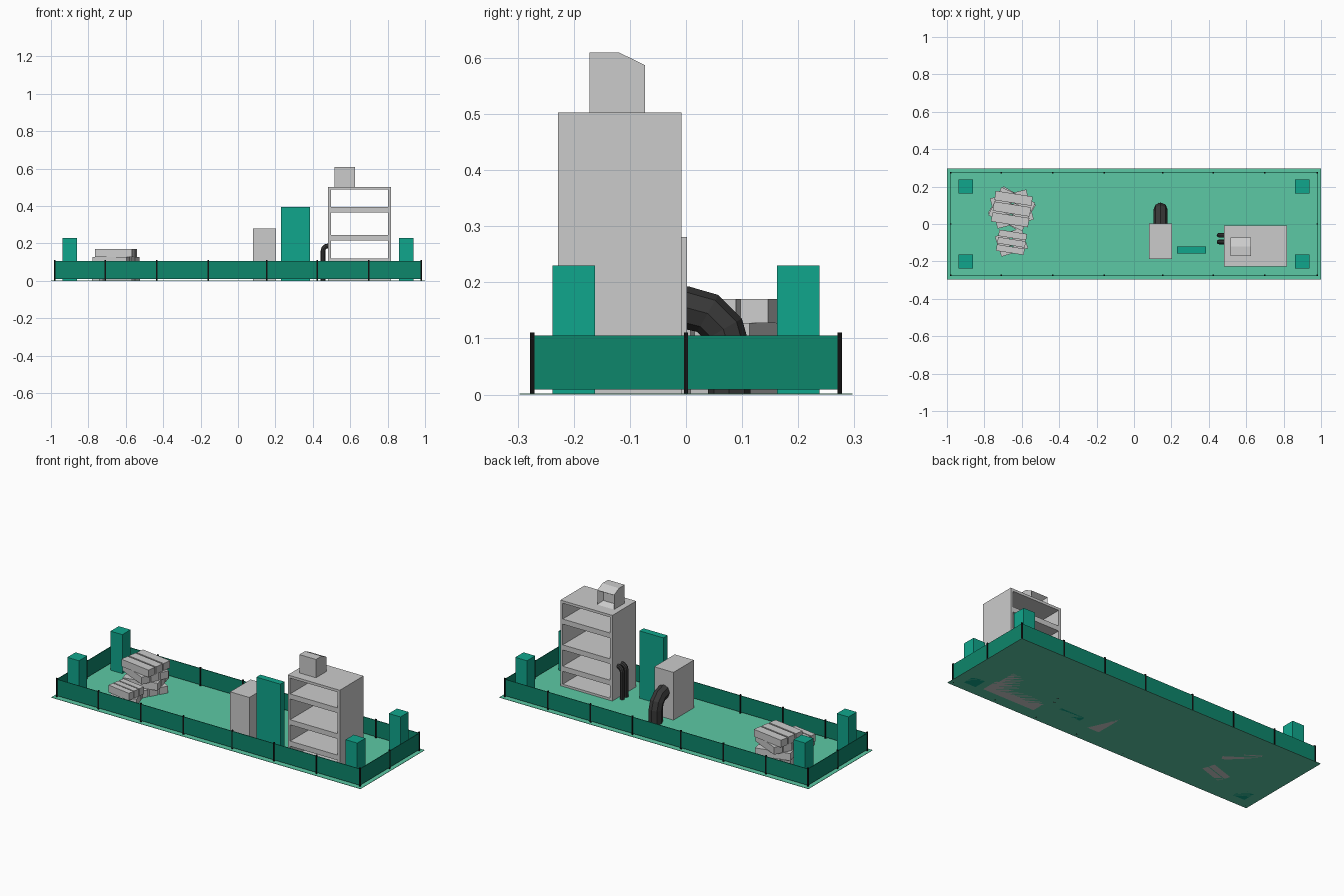
import bpy, bmesh, math
from mathutils import Matrix, Vector

if "Cube" in bpy.data.objects:
    bpy.data.objects.remove(bpy.data.objects["Cube"])


def material(name, rgb):
    m = bpy.data.materials.new(name)
    m.diffuse_color = (*rgb, 1)
    m.use_nodes = True
    m.node_tree.nodes["Principled BSDF"].inputs["Base Color"].default_value = m.diffuse_color
    return m


GROUND = material("light_green", (0.107, 0.584, 0.376))
PILLAR = material("teal", (0.005, 0.381, 0.262))
FENCE = material("dark_green", (0.004, 0.238, 0.147))
BLACK = material("black", (0.005, 0.005, 0.005))
RUBBER = material("dark_grey", (0.04, 0.04, 0.04))


def finish(name, bm, mat=None):
    bmesh.ops.recalc_face_normals(bm, faces=bm.faces)
    me = bpy.data.meshes.new(name)
    bm.to_mesh(me)
    bm.free()
    ob = bpy.data.objects.new(name, me)
    bpy.context.collection.objects.link(ob)
    if mat:
        me.materials.append(mat)
    return ob


def add_box(bm, x, y, z, turn=Matrix()):
    c = Vector(((x[0] + x[1]) / 2, (y[0] + y[1]) / 2, (z[0] + z[1]) / 2))
    s = (x[1] - x[0], y[1] - y[0], z[1] - z[0], 1)
    bmesh.ops.create_cube(bm, size=1, matrix=turn @ Matrix.Translation(c) @ Matrix.Diagonal(s))


def box(name, x, y, z, mat=None):
    bm = bmesh.new()
    add_box(bm, x, y, z)
    return finish(name, bm, mat)


def elbow(name, start, direction, bend, drop, radius):
    """Pipe leaving a wall, turning through a quarter circle and going down to the floor."""
    cu = bpy.data.curves.new(name, 'CURVE')
    cu.dimensions = '3D'
    cu.bevel_depth = radius
    cu.bevel_resolution = 2
    cu.use_fill_caps = True
    path = [(bend * math.cos(math.radians(a)), drop + bend * math.sin(math.radians(a)))
            for a in (90, 60, 30, 0)]
    path = [(-0.01, drop + bend)] + path + [(bend, 0)]
    sp = cu.splines.new('POLY')
    sp.points.add(len(path) - 1)
    for p, (d, z) in zip(sp.points, path):
        p.co = (start[0] + direction[0] * d, start[1] + direction[1] * d, z, 1)
        p.radius = 1
    sp.use_smooth = False
    cu.materials.append(RUBBER)
    ob = bpy.data.objects.new(name, cu)
    bpy.context.collection.objects.link(ob)


# Ground plate
box("ground_plate", (-1, 1), (-0.297, 0.297), (0.0, 0.002), GROUND)

# Fence panels and posts
T, P = 0.002, 0.004
FX, FY = 0.98, 0.274
panels, posts = bmesh.new(), bmesh.new()
for s in (-1, 1):
    add_box(panels, (-FX, FX), (s * FY - T, s * FY + T), (0.009, 0.105))
    add_box(panels, (s * FX - T, s * FX + T), (-FY, FY), (0.009, 0.105))
    for px in (-FX, -0.71, -0.435, -0.16, 0.155, 0.425, 0.70, FX):
        add_box(posts, (px - P, px + P), (s * FY - P, s * FY + P), (0, 0.111))
    add_box(posts, (s * FX - P, s * FX + P), (-P, P), (0, 0.111))
finish("fence_panels", panels, FENCE)
finish("fence_posts", posts, BLACK)

# Corner pillars
for i, sx in enumerate((-1, 1)):
    for j, sy in enumerate((-1, 1)):
        cx, cy = sx * 0.9, sy * 0.2
        box(f"corner_pillar_{i * 2 + j}", (cx - 0.038, cx + 0.038),
            (cy - 0.038, cy + 0.038), (0, 0.23), PILLAR)

# Shelf unit, open front and back
x0, x1, y = 0.482, 0.818, (-0.228, -0.008)
bm = bmesh.new()
add_box(bm, (x0, x0 + 0.015), y, (0, 0.503))
add_box(bm, (x1 - 0.015, x1), y, (0, 0.503))
add_box(bm, (x0 + 0.015, x1 - 0.015), y, (0.488, 0.503))
for z in (0.0, 0.09, 0.215, 0.366):
    h = 0.015 if z == 0 else 0.03
    add_box(bm, (x0 + 0.015, x1 - 0.015), y, (z, z + h))
finish("shelf_unit", bm)

# Monitor on the shelf unit: side profile extruded, screen inset at the back
bm = bmesh.new()
profile = [(-0.172, 0.503), (-0.073, 0.503), (-0.073, 0.587), (-0.12, 0.61), (-0.172, 0.61)]
face = bm.faces.new([bm.verts.new((0.517, a, b)) for a, b in profile])
ext = bmesh.ops.extrude_face_region(bm, geom=[face])
bmesh.ops.translate(bm, vec=(0.108, 0, 0),
                    verts=[v for v in ext['geom'] if isinstance(v, bmesh.types.BMVert)])
bmesh.ops.recalc_face_normals(bm, faces=bm.faces)
screen = max(bm.faces, key=lambda f: f.normal.y)
bmesh.ops.inset_region(bm, faces=[screen], thickness=0.025)
bmesh.ops.translate(bm, vec=(0, -0.03, 0), verts=screen.verts)
finish("monitor", bm)

# Two cables on the side of the shelf unit
for i, cy in enumerate((-0.06, -0.096)):
    elbow(f"cable_{i}", (0.482, cy), (-1, 0), 0.0275, 0.16, 0.0125)

# Machine cabinet with its hose, and the tall panel
box("machine_cabinet", (0.08, 0.204), (-0.187, 0.002), (0, 0.281))
elbow("hose", (0.142, 0.0), (0, 1), 0.077, 0.078, 0.038)
box("tall_panel", (0.23, 0.385), (-0.158, -0.12), (0, 0.396), PILLAR)


# Stacks of planks, each layer turned differently
def plank_stack(name, cx, cy, length, width, pitch, height, angles):
    bm = bmesh.new()
    for i, a in enumerate(angles):
        turn = Matrix.Translation((cx, cy, i * height)) @ Matrix.Rotation(math.radians(a), 4, 'Z')
        for k in (-1, 0, 1):
            add_box(bm, (-length / 2, length / 2),
                    (k * pitch - width / 2, k * pitch + width / 2), (0, height), turn)
    finish(name, bm)


plank_stack("large_plank_stack", -0.653, 0.08, 0.2, 0.05, 0.058, 0.0425, (-30, 14, -25, -9))
plank_stack("small_plank_stack", -0.655, -0.098, 0.15, 0.034, 0.04, 0.0425, (18, -9))
